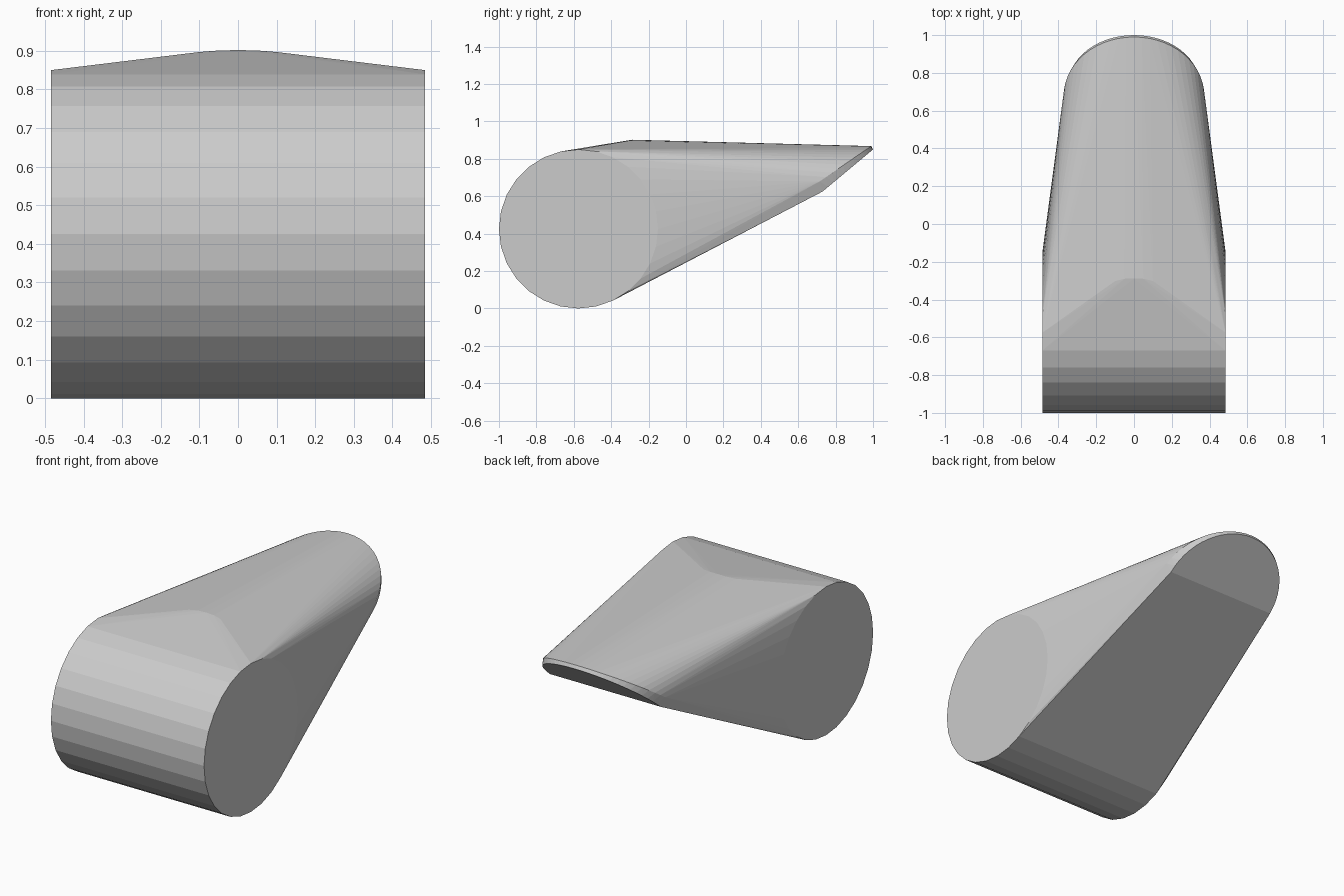
import bpy, bmesh
from math import sin, cos, pi

if "Cube" in bpy.data.objects:
    bpy.data.objects.remove(bpy.data.objects["Cube"])

bm = bmesh.new()

# Thick horizontal roller at the front
SIDES, R, HALF = 28, 0.425, 0.485
for x in (-HALF, HALF):
    for i in range(SIDES):
        a = 2 * pi * i / SIDES
        bm.verts.new((x, -0.575 + R * cos(a), R + R * sin(a)))


# Tilted half-disc rim: centre (y, z), half width, vector from centre to tip
def half_disc(cy, cz, half_width, dy, dz, steps=28):
    for i in range(steps + 1):
        a = pi * i / steps
        bm.verts.new((half_width * cos(a), cy + dy * sin(a), cz + dz * sin(a)))


# Lower and upper rims of the rounded back end
half_disc(0.73, 0.625, 0.35, 0.27, 0.225)
half_disc(0.68, 0.655, 0.372, 0.31, 0.213)

# Low rounded crest on the top
for x, y, z in ((0.0, -0.288, 0.902), (0.05, -0.29, 0.901), (0.1, -0.302, 0.897)):
    for s in ((1, -1) if x else (1,)):
        bm.verts.new((s * x, y, z))

# Stretch one skin around everything
hull = bmesh.ops.convex_hull(bm, input=bm.verts[:])
inside = {e for e in hull["geom_interior"] + hull["geom_unused"]
          if isinstance(e, bmesh.types.BMVert)}
bmesh.ops.delete(bm, geom=list(inside), context='VERTS')
bmesh.ops.recalc_face_normals(bm, faces=bm.faces[:])

mesh = bpy.data.meshes.new("wedge_body")
bm.to_mesh(mesh)
bm.free()
body = bpy.data.objects.new("wedge_body", mesh)
bpy.context.collection.objects.link(body)
